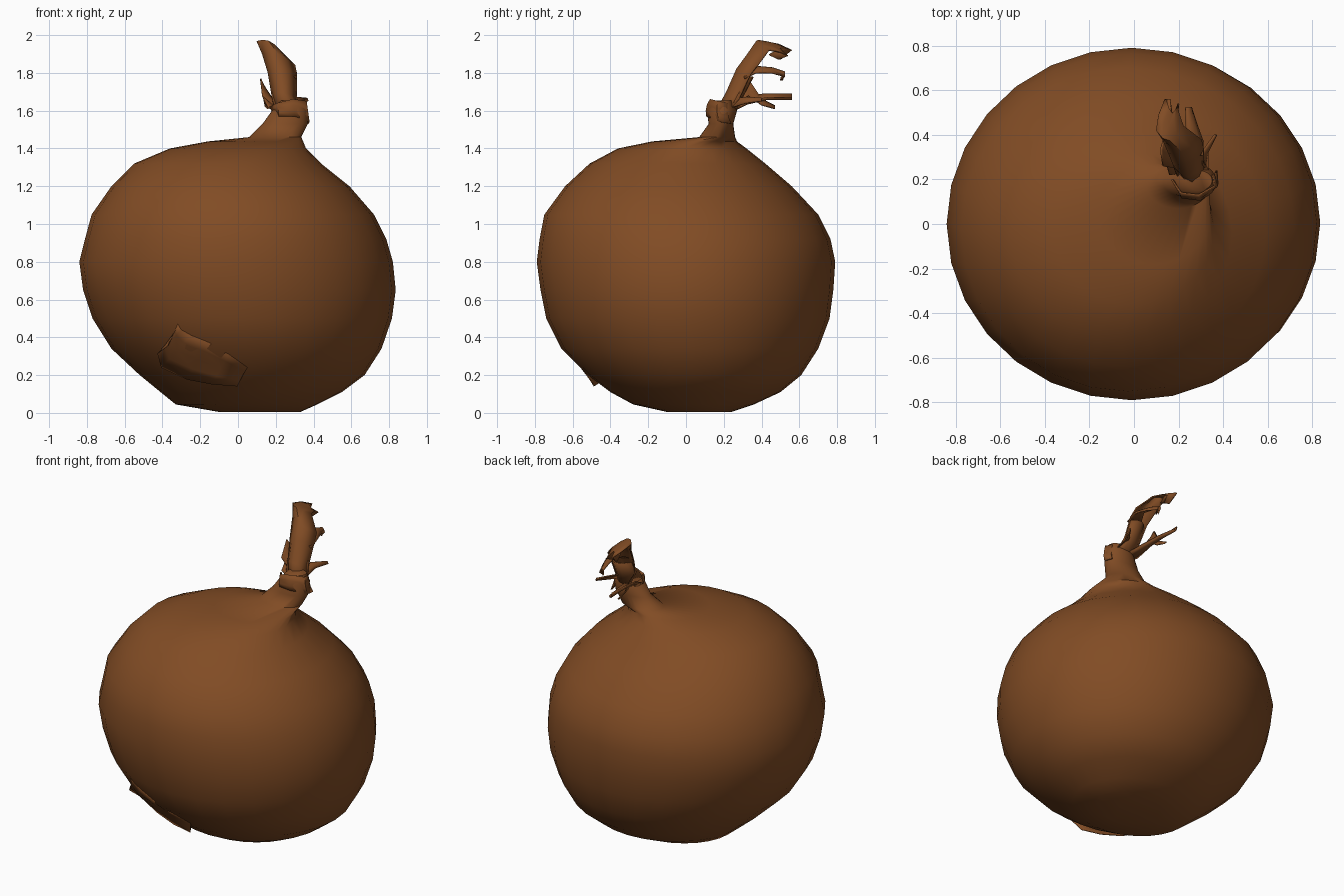
import bpy
import bmesh
from math import sin, cos, pi, sqrt
from mathutils import Vector

if "Cube" in bpy.data.objects:
    bpy.data.objects.remove(bpy.data.objects["Cube"])

skin = bpy.data.materials.new("onion_brown")
skin.use_nodes = True
colour = (0.22, 0.072, 0.018, 1)
skin.diffuse_color = colour
skin.node_tree.nodes["Principled BSDF"].inputs["Base Color"].default_value = colour


def finish(name, bm, thickness=0, sharp=1.0):
    """Turn a bmesh into a smooth brown object, optionally thickened."""
    mesh = bpy.data.meshes.new(name)
    bm.to_mesh(mesh)
    bm.free()
    mesh.materials.append(skin)
    obj = bpy.data.objects.new(name, mesh)
    bpy.context.collection.objects.link(obj)
    if thickness:
        solid = obj.modifiers.new("thickness", "SOLIDIFY")
        solid.thickness = thickness
        solid.offset = 0
    bpy.ops.object.select_all(action="DESELECT")
    obj.select_set(True)
    bpy.context.view_layer.objects.active = obj
    bpy.ops.object.shade_smooth_by_angle(angle=sharp)
    return obj


def loft(bm, rows, closed=False):
    """Bridge rows of points with quads."""
    rings = [[bm.verts.new(p) for p in row] for row in rows]
    for low, high in zip(rings, rings[1:]):
        count = len(low)
        for i in range(count if closed else count - 1):
            j = (i + 1) % count
            bm.faces.new((low[i], low[j], high[j], high[i]))
    return rings


# Bulb and neck: height, then left-right and front-back limits
LEVELS = [
    (0.005, -.1, .33, -.1, .24),
    (.045, -.33, .42, -.28, .36),
    (.11, -.41, .55, -.4, .5),
    (.2, -.52, .67, -.52, .61),
    (.34, -.67, .76, -.66, .7),
    (.5, -.77, .815, -.74, .76),
    (.65, -.82, .835, -.77, .78),
    (.8, -.84, .82, -.79, .79),
    (.92, -.81, .785, -.775, .765),
    (1.05, -.775, .72, -.75, .7),
    (1.2, -.67, .59, -.64, .56),
    (1.32, -.55, .44, -.51, .42),
    (1.4, -.36, .36, -.36, .32),
    (1.437, -.16, .345, -.18, .27),
    (1.46, .06, .335, .07, .26),
    (1.53, .13, .37, .12, .25),
    (1.6, .18, .37, .11, .27),
    (1.655, .23, .35, .15, .24),
]


def ellipse(level):
    z, left, right, front, back = level
    return z, (left + right) / 2, (right - left) / 2, (front + back) / 2, (back - front) / 2


def ring(level, sides=28):
    z, cx, rx, cy, ry = ellipse(level)
    turns = [2 * pi * i / sides for i in range(sides)]
    return [(cx + rx * cos(t), cy + ry * sin(t), z) for t in turns]


bm = bmesh.new()
rings = loft(bm, [ring(level) for level in LEVELS], closed=True)
bm.faces.new(list(reversed(rings[0])))
bm.faces.new(rings[-1])
finish("onion_bulb", bm)


def front_surface(x, z, lift):
    """Point on the front of the bulb, lifted outwards."""
    for low, high in zip(LEVELS, LEVELS[1:]):
        if low[0] <= z <= high[0]:
            f = (z - low[0]) / (high[0] - low[0])
            level = [a + (b - a) * f for a, b in zip(low, high)]
            break
    z, cx, rx, cy, ry = ellipse(level)
    y = cy - ry * sqrt(max(0, 1 - ((x - cx) / rx) ** 2))
    out = Vector((x - cx, y - cy, (z - .73) * 1.2)).normalized()
    return Vector((x, y, z)) + out * lift


# Loose flap of skin low on the front, lifting towards its torn edge
torn_edge = [(-.36, .37), (-.41, .33), (-.39, .26), (-.26, .2), (-.13, .175), (0, .165)]
upper_edge = [(-.32, .47), (-.3, .44), (-.25, .41), (-.15, .37), (-.05, .31), (.05, .24)]
rows = []
for step in range(5):
    f = step / 4
    rows.append([front_surface(a + (c - a) * f, b + (d - b) * f, .032 * f * f - .003)
                 for (a, b), (c, d) in zip(upper_edge, torn_edge)])
bm = bmesh.new()
loft(bm, rows)
finish("torn_skin_flap", bm, .006)


def leaf(name, pairs, bulge, columns=5):
    """Curled ribbon between pairs of edge points, bowed in the middle."""
    rows = []
    for left, right in pairs:
        left, right = Vector(left), Vector(right)
        row = []
        for i in range(columns):
            f = i / (columns - 1)
            row.append(left.lerp(right, f) + Vector(bulge) * sin(pi * f))
        rows.append(row)
    bm = bmesh.new()
    loft(bm, rows)
    finish(name, bm, .008)


# Dry shoot: a tall curled leaf with a hooked tip
leaf("tall_leaf", [
    ((.21, .22, 1.58), (.34, .23, 1.6)),
    ((.18, .26, 1.68), (.31, .28, 1.66)),
    ((.16, .31, 1.8), (.31, .34, 1.79)),
    ((.13, .38, 1.9), (.3, .38, 1.84)),
    ((.1, .42, 1.965), (.22, .44, 1.92)),
    ((.11, .49, 1.95), (.2, .5, 1.91)),
    ((.14, .56, 1.92), (.2, .54, 1.89)),
    ((.15, .5, 1.87), (.18, .49, 1.87)),
], (0, -.055, .025))

# Back half of the shoot, closing it into a tube near the neck
leaf("shoot_back", [
    ((.2, .2, 1.58), (.34, .22, 1.58)),
    ((.18, .25, 1.68), (.31, .27, 1.67)),
    ((.18, .3, 1.78), (.3, .33, 1.78)),
], (0, .04, 0))

# Side prong hooking backwards
leaf("middle_prong", [
    ((.2, .3, 1.8), (.31, .31, 1.77)),
    ((.24, .38, 1.83), (.31, .37, 1.8)),
    ((.23, .46, 1.82), (.28, .45, 1.8)),
    ((.23, .52, 1.8), (.26, .52, 1.78)),
    ((.24, .51, 1.76), (.25, .5, 1.76)),
], (0, 0, .015))

# Thin withered strands low on the shoot
leaf("low_strand", [
    ((.16, .22, 1.62), (.27, .24, 1.6)),
    ((.13, .33, 1.68), (.22, .32, 1.64)),
    ((.13, .43, 1.69), (.18, .43, 1.67)),
    ((.14, .56, 1.69), (.16, .56, 1.67)),
], (0, 0, -.02))
leaf("split_strand", [
    ((.13, .26, 1.68), (.22, .25, 1.6)),
    ((.12, .33, 1.77), (.17, .33, 1.68)),
    ((.14, .4, 1.66), (.16, .4, 1.63)),
    ((.15, .47, 1.62), (.16, .47, 1.61)),
], (-.01, 0, .01))
leaf("short_strand", [
    ((.26, .24, 1.66), (.33, .25, 1.62)),
    ((.3, .32, 1.67), (.33, .32, 1.64)),
    ((.36, .4, 1.66), (.37, .4, 1.65)),
], (0, 0, .01))

# Crumpled fold of skin around the top of the neck
leaf("neck_fold", [
    ((.17, .2, 1.62), (.2, .2, 1.56)),
    ((.21, .14, 1.64), (.22, .12, 1.57)),
    ((.29, .13, 1.66), (.3, .11, 1.57)),
    ((.36, .17, 1.65), (.375, .18, 1.54)),
    ((.35, .22, 1.64), (.37, .24, 1.53)),
], (0, -.01, 0), 4)
